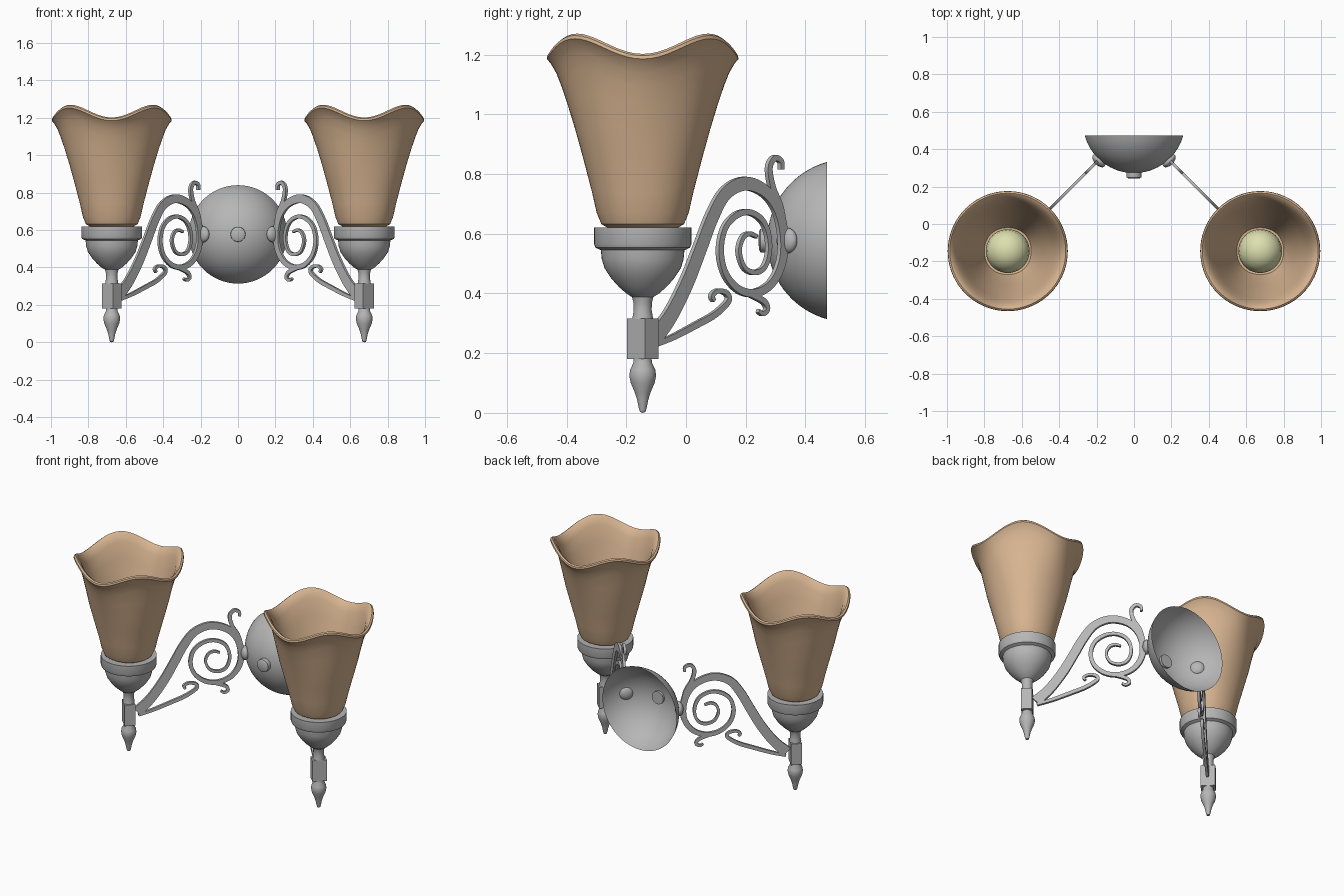
import bpy, bmesh, math
from mathutils import Matrix, Vector

if "Cube" in bpy.data.objects:
    bpy.data.objects.remove(bpy.data.objects["Cube"])

LX, LY = 0.675, -0.145          # lamp axis (right side, mirrored to the left)
R = math.sqrt(0.5)


def material(name, rgb):
    m = bpy.data.materials.new(name)
    m.diffuse_color = (*rgb, 1)
    m.use_nodes = True
    m.node_tree.nodes["Principled BSDF"].inputs["Base Color"].default_value = m.diffuse_color
    return m


METAL = material("grey metal", (0.47, 0.47, 0.47))
GLASS = material("tan glass", (0.70, 0.47, 0.29))
BULB = material("pale yellow bulb", (0.72, 0.74, 0.43))


def finish(bm, name, mat, mirror=True, angle=35, recalc=True):
    if recalc:
        bmesh.ops.recalc_face_normals(bm, faces=bm.faces)
    me = bpy.data.meshes.new(name)
    bm.to_mesh(me)
    bm.free()
    me.materials.append(mat)
    ob = bpy.data.objects.new(name, me)
    bpy.context.collection.objects.link(ob)
    bpy.ops.object.select_all(action='DESELECT')
    ob.select_set(True)
    bpy.context.view_layer.objects.active = ob
    bpy.ops.object.shade_smooth_by_angle(angle=math.radians(angle))
    if mirror:
        ob.modifiers.new("mirror", 'MIRROR').use_axis[0] = True
    return ob


def lathe(name, prof, mat, matrix, seg=48, warp=None, mirror=True):
    """Spin (radius, z) points round z, then place with matrix."""
    bm = bmesh.new()
    rings = []
    for r, z in prof:
        ring = []
        for i in range(seg if r > 0 else 1):
            a = 2 * math.pi * i / seg
            rr, zz = warp(r, z, a) if warp else (r, z)
            ring.append(bm.verts.new(matrix @ Vector((rr * math.cos(a), rr * math.sin(a), zz))))
        rings.append(ring)
    for p, q in zip(rings, rings[1:]):
        for i in range(seg):
            j = (i + 1) % seg
            quad = [p[i % len(p)], p[j % len(p)], q[j % len(q)], q[i % len(q)]]
            bm.faces.new(list(dict.fromkeys(quad)))
    return finish(bm, name, mat, mirror)


def spline(pts, n=6):
    """Catmull-Rom through tuples of any size."""
    out = []
    P = [pts[0]] + pts + [pts[-1]]
    for k in range(1, len(P) - 2):
        for i in range(n):
            t = i / n
            out.append([0.5 * (2 * b + (c - a) * t + (2 * a - 5 * b + 4 * c - d) * t * t
                               + (3 * b - a - 3 * c + d) * t ** 3)
                        for a, b, c, d in zip(*P[k - 1:k + 3])])
    return out + [list(pts[-1])]


def ribbon(name, pts, depth=0.016):
    """Flat scroll in the 45 degree arm plane; pts are (y, z, half width)."""
    bm = bmesh.new()
    path = spline([((y - LY) / R, z, w) for y, z, w in pts])
    prev = None
    for i, (s, z, w) in enumerate(path):
        a, b = path[max(i - 1, 0)], path[min(i + 1, len(path) - 1)]
        t = Vector((b[0] - a[0], b[1] - a[1])).normalized()
        ring = []
        for e, d in ((1, 1), (-1, 1), (-1, -1), (1, -1)):
            ss, zz, dd = s - e * w * t.y, z + e * w * t.x, d * depth / 2
            ring.append(bm.verts.new((LX - ss * R + dd * R, LY + ss * R + dd * R, zz)))
        if prev:
            for k in range(4):
                bm.faces.new((prev[k], prev[(k + 1) % 4], ring[(k + 1) % 4], ring[k]))
        else:
            bm.faces.new(ring)
        prev = ring
    bm.faces.new(prev)
    return finish(bm, name, METAL, angle=40)


LAMP = Matrix.Translation((LX, LY, 0))


# Scalloped glass shade: four waves round the rim, slightly square body
def scallop(r, z, a):
    c = math.cos(4 * a)
    w = min(max((z - 0.9) / 0.3, 0), 1)
    w = w * w * (3 - 2 * w)
    return r * (1 - 0.012 * c * (1 - w)), z - 0.034 * c * w


lathe("shade", [(0, .612), (.11, .615), (.14, .632), (.156, .67), (.172, .74), (.201, .85),
                (.228, .95), (.253, 1.05), (.272, 1.12), (.289, 1.17), (.308, 1.204),
                (.321, 1.219), (.319, 1.230), (.310, 1.236), (.298, 1.228), (.275, 1.185),
                (.252, 1.10), (.226, 1.0), (.186, .85), (.147, .70), (.127, .645), (0, .635)],
      GLASS, LAMP, 72, scallop)

# Bulb inside the shade
lathe("bulb", [(.05, .63), (.055, .67), (.085, .71), (.108, .75), (.117, .79), (.11, .83),
               (.09, .865), (.06, .89), (.03, .902), (0, .905)], BULB, LAMP, 40)

# Cup holding the shade, with neck
lathe("cup", [(0, .618), (.15, .618), (.163, .62), (.163, .565), (.158, .553), (.14, .545),
              (.137, .515), (.128, .485), (.105, .45), (.08, .422), (.055, .40), (.036, .388),
              (.031, .37), (.030, .345), (.035, .315), (0, .315)], METAL, LAMP)

# Rectangular block turned to the arm
bm = bmesh.new()
bmesh.ops.create_cube(bm, size=1, matrix=Matrix.Translation((LX, LY, .248))
                      @ Matrix.Rotation(math.radians(45), 4, 'Z')
                      @ Matrix.Diagonal((.085, .064, .135, 1)))
finish(bm, "block", METAL)

# Finial below the block
lathe("finial", [(0, .182), (.030, .182), (.031, .168), (.042, .145), (.045, .125), (.040, .10),
                 (.027, .07), (.019, .045), (.013, .015), (.009, .003), (0, 0)], METAL, LAMP, 32)

# Main arm rolling into a spiral
ribbon("arm", [(-.11, .25, .032), (-.055, .325, .029), (.00, .435, .028), (.045, .55, .027),
               (.085, .655, .026), (.13, .735, .024), (.195, .768, .023), (.262, .742, .021),
               (.305, .68, .020), (.324, .59, .019), (.318, .505, .017), (.285, .435, .015),
               (.232, .402, .014), (.175, .413, .013), (.13, .465, .012), (.113, .54, .012),
               (.126, .615, .011), (.163, .66, .011), (.208, .672, .010), (.25, .648, .010),
               (.272, .60, .010), (.276, .54, .009), (.26, .488, .009), (.228, .47, .009),
               (.193, .487, .008), (.176, .54, .008), (.187, .585, .008), (.21, .60, .008),
               (.235, .59, .006)])

# Small scrolls branching off the arm
ribbon("top_hook", [(.325, .62, .012), (.312, .69, .013), (.287, .755, .012), (.277, .82, .011),
                    (.294, .853, .010), (.316, .843, .009), (.318, .815, .008)])
ribbon("lower_scroll", [(-.105, .228, .008), (-.04, .256, .010), (.03, .293, .011),
                        (.095, .33, .011), (.14, .375, .010), (.132, .402, .009),
                        (.103, .408, .008), (.085, .392, .008), (.092, .375, .007)])
ribbon("lower_curl", [(.185, .408, .009), (.225, .392, .010), (.26, .372, .010),
                      (.270, .347, .009), (.255, .332, .008), (.240, .342, .006)])

# Flattened boss where the arm meets the wall plate
bm = bmesh.new()
bmesh.ops.create_uvsphere(bm, u_segments=32, v_segments=16, radius=1,
                          matrix=Matrix.Translation((.188, .338, .577))
                          @ Matrix.Rotation(math.radians(45), 4, 'Z')
                          @ Matrix.Diagonal((.043, .024, .043, 1)))
finish(bm, "arm_boss", METAL)

# Hollow wall plate: open spherical cap, axis along y
AXIS = Matrix.Translation((0, 0, .577)) @ Matrix.Rotation(math.radians(90), 4, 'X')
SR, DEPTH = .273, .20
cap = [(0, -.272)]
end = math.acos((SR - DEPTH) / SR)
for i in range(1, 17):
    a = end * i / 16
    cap.append((SR * math.sin(a), -.272 - SR * (1 - math.cos(a))))
lathe("wall_plate", cap, METAL, AXIS, 64, mirror=False)

# Centre button on the wall plate
lathe("centre_button", [(0, -.243), (.030, -.244), (.039, -.249), (.040, -.256), (.040, -.29),
                        (0, -.29)], METAL, AXIS, 32, mirror=False)
